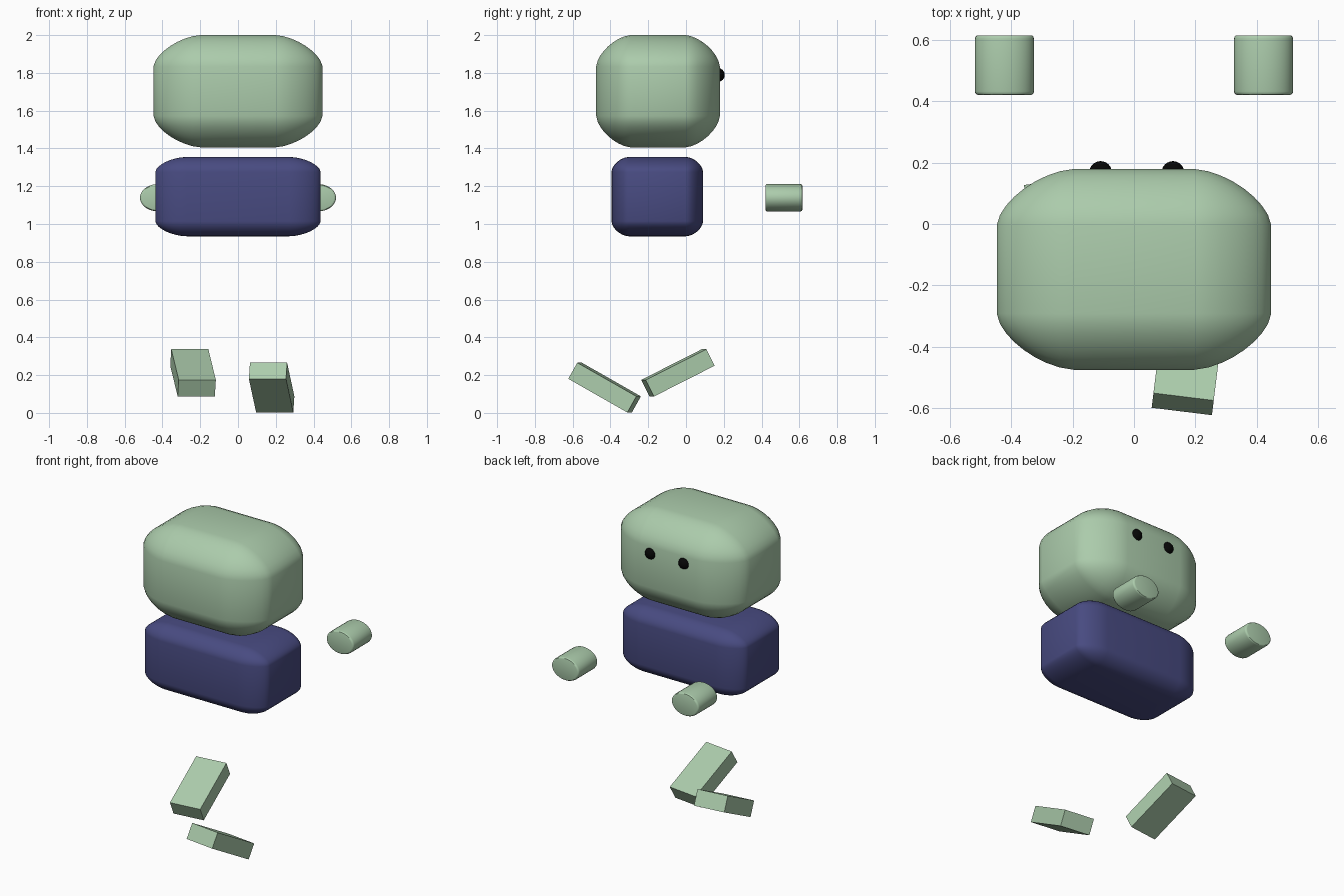
import bpy
import math

if "Cube" in bpy.data.objects:
    bpy.data.objects.remove(bpy.data.objects["Cube"])


def material(name, color):
    m = bpy.data.materials.new(name)
    m.diffuse_color = (*color, 1)
    m.use_nodes = True
    m.node_tree.nodes["Principled BSDF"].inputs["Base Color"].default_value = m.diffuse_color
    return m


GREEN = material("pale green", (0.41, 0.60, 0.41))
NAVY = material("navy blue", (0.065, 0.07, 0.22))
BLACK = material("black", (0.002, 0.002, 0.002))


def finish(obj, name, mat, smooth=True):
    obj.name = name
    obj.data.materials.append(mat)
    if smooth:
        bpy.ops.object.shade_smooth_by_angle(angle=math.radians(30))
    return obj


def box(name, mat, loc, size, rot=(0, 0, 0), bevel=0, segments=8, profile=0.5):
    # Rounding is set on a unit cube, so it stretches with the box
    bpy.ops.mesh.primitive_cube_add(size=1, location=loc, rotation=rot)
    obj = bpy.context.object
    obj.scale = size
    if bevel:
        mod = obj.modifiers.new("rounding", "BEVEL")
        mod.width = bevel
        mod.segments = segments
        mod.profile = profile
        mod.limit_method = "NONE"
        bpy.ops.object.modifier_apply(modifier=mod.name)
    return finish(obj, name, mat, smooth=bool(bevel))


# Head and torso: stretched rounded blocks
box("head", GREEN, (0, -0.148, 1.703), (0.895, 0.655, 0.595), bevel=0.28, profile=0.42)
box("torso", NAVY, (0, -0.152, 1.145), (0.875, 0.485, 0.42), bevel=0.19, profile=0.45)

# Eyes on the back-facing side of the head
for side, x in (("left", -0.109), ("right", 0.127)):
    bpy.ops.mesh.primitive_uv_sphere_add(segments=24, ring_count=12, radius=0.037,
                                         location=(x, 0.168, 1.789))
    finish(bpy.context.object, side + "_eye", BLACK)

# Hands: short flattened cylinders with softened rims
for side, s in (("left", -1), ("right", 1)):
    bpy.ops.mesh.primitive_cylinder_add(vertices=32, radius=0.5, depth=1,
                                        location=(s * 0.4225, 0.518, 1.139),
                                        rotation=(math.pi / 2, 0, 0))
    hand = bpy.context.object
    hand.scale = (0.193, 0.145, 0.195)
    mod = hand.modifiers.new("rim", "BEVEL")
    mod.width = 0.06
    mod.segments = 3
    mod.limit_method = "ANGLE"
    bpy.ops.object.modifier_apply(modifier=mod.name)
    finish(hand, side + "_hand", GREEN)

# Feet: tilted slabs in mid stride
FOOT = (0.198, 0.362, 0.098)
box("left_foot", GREEN, (-0.238, -0.043, 0.212), FOOT,
    (math.radians(26.7), 0, math.radians(7)))
box("right_foot", GREEN, (0.178, -0.431, 0.134), FOOT,
    (math.radians(-29.5), 0, math.radians(-7)))
